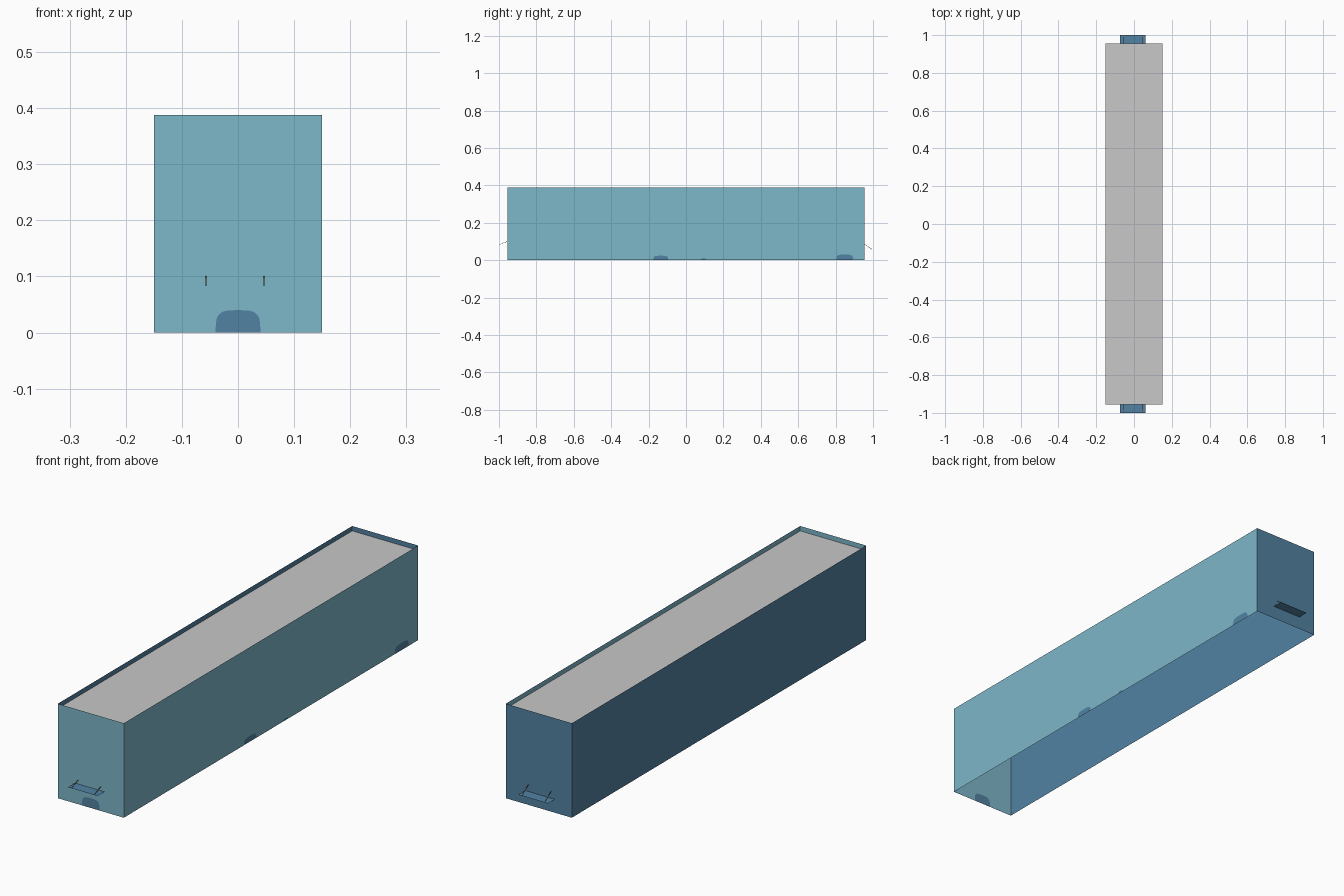
import bpy, bmesh, math
from mathutils import Vector

if "Cube" in bpy.data.objects:
    bpy.data.objects.remove(bpy.data.objects["Cube"])

W, L, H = 0.15, 0.955, 0.388     # half width, half length, height


def material(name, rgb):
    lin = [(c / 255 / 12.92) if c < 10 else ((c / 255 + 0.055) / 1.055) ** 2.4 for c in rgb]
    m = bpy.data.materials.new(name)
    m.diffuse_color = (*lin, 1)
    m.use_nodes = True
    m.node_tree.nodes["Principled BSDF"].inputs["Base Color"].default_value = m.diffuse_color
    return m


LIGHT = material("light_blue", (125, 183, 200))
DARK = material("dark_blue", (82, 130, 162))
GREY = material("grey", (200, 200, 200))
BROWN = material("brown", (150, 105, 55))


def finish(name, bm, *mats):
    me = bpy.data.meshes.new(name)
    bm.to_mesh(me)
    bm.free()
    for m in mats:
        me.materials.append(m)
    ob = bpy.data.objects.new(name, me)
    bpy.context.collection.objects.link(ob)
    return ob


def polygon(bm, pts, index=0):
    f = bm.faces.new([bm.verts.new(p) for p in pts])
    f.material_index = index
    return f


def arch(c, hw, h, n=14):
    """Rounded patch outline standing on the ground, left to right."""
    pts = []
    for i in range(n + 1):
        a = math.pi * (1 - i / n)
        ca, sa = math.cos(a), math.sin(a)
        pts.append((c + hw * math.copysign(abs(ca) ** 0.55, ca), h * abs(sa) ** 0.55 if 0 < i < n else 0))
    return pts


def wall(name, half, place, base, patches=()):
    """Single-sheet wall with darker patches let into its lower edge."""
    bm = bmesh.new()
    outline = [(-half, H), (-half, 0)]
    for p in patches:
        outline += arch(*p)
    outline += [(half, 0), (half, H)]
    polygon(bm, [place(u, z) for u, z in outline])
    for p in patches:
        polygon(bm, [place(u, z) for u, z in arch(*p)], 1)
    return finish(name, bm, base, DARK)


# Four walls, open underneath
wall("front_wall", W, lambda u, z: (u, -L, z), LIGHT, [(0, 0.04, 0.04)])
wall("right_wall", L, lambda u, z: (W, u, z), LIGHT,
     [(-0.135, 0.04, 0.024), (0.093, 0.014, 0.009), (0.848, 0.045, 0.03)])
wall("back_wall", W, lambda u, z: (-u, L, z), DARK)
wall("left_wall", L, lambda u, z: (-W, -u, z), DARK)

# Roof with a raised rim around a shallow recess
bm = bmesh.new()
top = polygon(bm, [(-W, -L, H), (W, -L, H), (W, L, H), (-W, L, H)])
bm.normal_update()
bmesh.ops.inset_region(bm, faces=[top], thickness=0.025, depth=0)
bmesh.ops.inset_region(bm, faces=[top], thickness=0.0002, depth=0)
for v in top.verts:
    v.co.z = H - 0.02
finish("roof_rim", bm, GREY)


def strip(bm, a, b, r=0.0008):
    """Thin square bar from a to b, both at the same x."""
    a, b = Vector(a), Vector(b)
    side = Vector((r, 0, 0))
    up = side.cross(b - a).normalized() * r
    ring = [side + up, up - side, -side - up, side - up]
    va = [bm.verts.new(a + o) for o in ring]
    vb = [bm.verts.new(b + o) for o in ring]
    for i in range(4):
        j = (i + 1) % 4
        bm.faces.new((va[i], va[j], vb[j], vb[i]))
    bm.faces.new(va[::-1])
    bm.faces.new(vb)
    bmesh.ops.recalc_face_normals(bm, faces=bm.faces[:])


# Footplates at each end with their thin stays
for end, s, z, z_top in (("front", -1, 0.083, 0.1), ("back", 1, 0.055, 0.085)):
    bm = bmesh.new()
    pts = [(-0.073, s * L, z), (0.062, s * L, z), (0.062, s, z), (-0.073, s, z)]
    polygon(bm, pts if s > 0 else pts[::-1])
    finish(end + "_footplate", bm, DARK)
    bm = bmesh.new()
    for x in (-0.057, 0.046):
        strip(bm, (x, s * 0.998, z + 0.001), (x, s * L, z_top))
    finish(end + "_stays", bm, BROWN)
